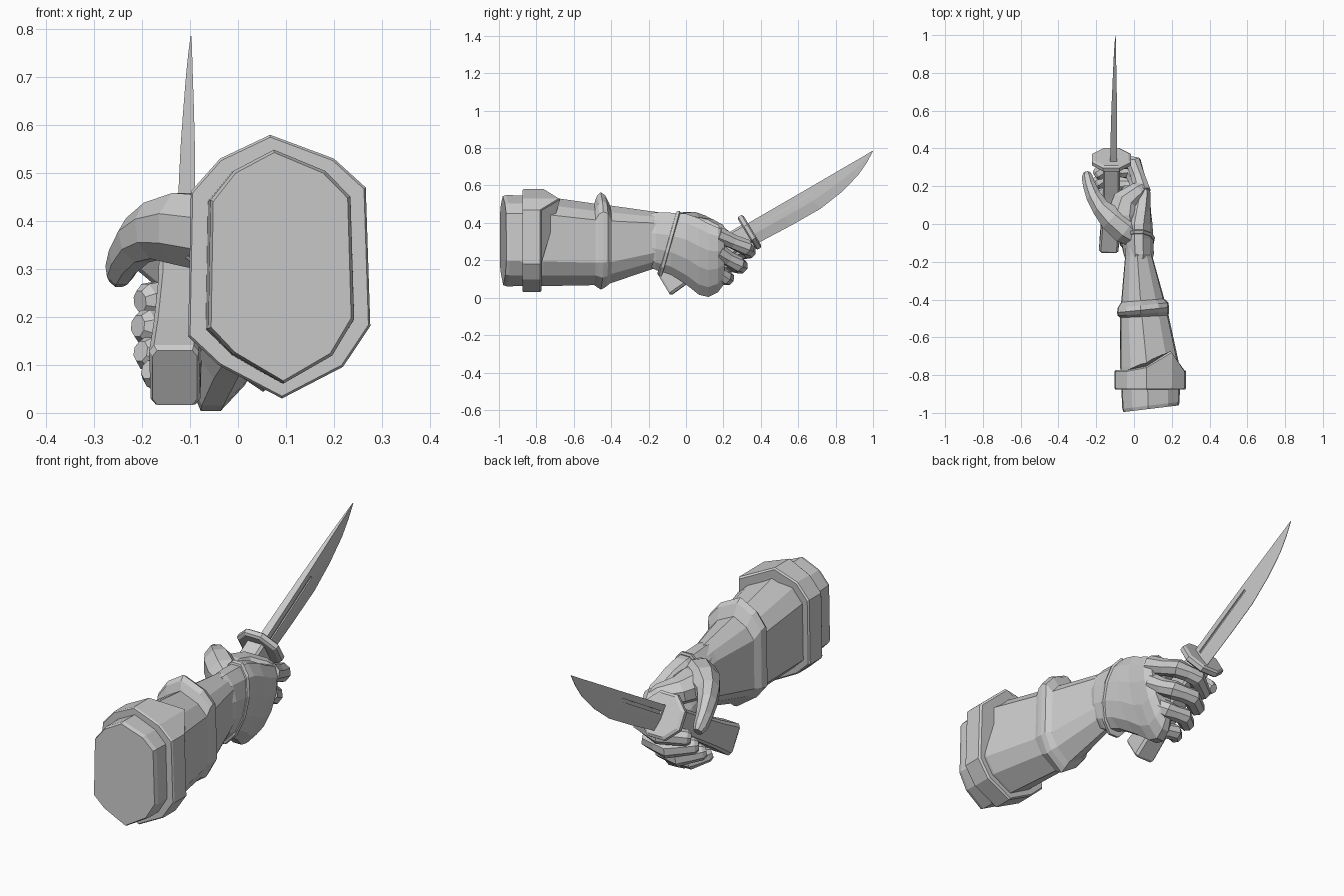
import bpy, bmesh, math
from mathutils import Vector as V

# ---------- helpers ----------
def loft(name, rings):
    """Skin a list of equal-length point rings and cap both ends."""
    bm = bmesh.new()
    vs = [[bm.verts.new(p) for p in r] for r in rings]
    n = len(vs[0])
    for a, b in zip(vs, vs[1:]):
        for i in range(n):
            j = (i + 1) % n
            bm.faces.new((a[i], a[j], b[j], b[i]))
    bm.faces.new(vs[0])
    bm.faces.new(vs[-1])
    bmesh.ops.recalc_face_normals(bm, faces=bm.faces)
    me = bpy.data.meshes.new(name)
    bm.to_mesh(me)
    bm.free()
    ob = bpy.data.objects.new(name, me)
    bpy.context.collection.objects.link(ob)
    return ob

def polygon(n, turn=0.5):
    return [(math.cos(2 * math.pi * (i + turn) / n), math.sin(2 * math.pi * (i + turn) / n)) for i in range(n)]

def tube(name, path, radii, prof):
    """Sweep a profile along a path; radii are (sideways, upward) pairs."""
    pts = [V(p) for p in path]
    rings = []
    for i, p in enumerate(pts):
        t = (pts[min(i + 1, len(pts) - 1)] - pts[max(i - 1, 0)]).normalized()
        up = (V((0, 0, 1)) - t * t.z).normalized()
        side = t.cross(up)
        rings.append([p + side * a * radii[i][0] + up * b * radii[i][1] for a, b in prof])
    return loft(name, rings)

def sections(name, prof, secs, shift=()):
    """Loft across y; each section is y, cx, cz, half width, half height, lean, tilt."""
    rings = []
    for y, cx, cz, w, h, lean, tilt in secs:
        rings.append([(cx + a * w + lean * b * h, y + tilt * a * w, cz + b * h) for a, b in prof])
    for r, i, dy in shift:
        x, y, z = rings[r][i]
        rings[r][i] = (x, y + dy, z)
    return loft(name, rings)

# ---------- sleeve and forearm ----------
ARM = [(-.1, 1), (.6, .82), (.95, .6), (1, -.45), (.7, -.76),
       (.03, -1), (-.66, -.75), (-1, -.53), (-.97, .57), (-.65, .82)]
sections("sleeve", ARM, [
    (-.978, .09, .305, .146, .238, 0, .12),
    (-.960, .09, .305, .152, .244, 0, .12),
    (-.76, .085, .302, .158, .240, 0, 0),
    (-.49, .055, .285, .128, .218, 0, .05),
    (-.475, .05, .300, .136, .245, 0, .08),
    (-.455, .048, .304, .138, .260, 0, .1),
    (-.43, .048, .302, .134, .245, 0, .1),
    (-.405, .046, .285, .114, .208, 0, .08),
    (-.17, .025, .308, .072, .152, 0, 0),
    (-.05, .015, .300, .062, .140, 0, 0)])
# band round the sleeve with a pointed tab on its upper right
sections("sleeve_band", ARM, [
    (-.875, .086, .305, .186, .270, 0, 0),
    (-.868, .086, .305, .190, .275, 0, 0),
    (-.780, .086, .305, .190, .275, 0, 0),
    (-.773, .084, .305, .182, .268, 0, 0)],
    [(r, 1, .10) for r in (2, 3)] + [(r, 0, .02) for r in (2, 3)])

# ---------- gloved hand ----------
sections("glove_palm", polygon(12), [
    (-.185, .026, .307, .075, .150, 0, 0),
    (-.16, .025, .302, .082, .160, .02, 0),
    (-.08, .015, .288, .088, .172, .06, 0),
    (.0, .0, .260, .094, .196, .14, 0),
    (.07, -.008, .220, .088, .212, .22, 0),
    (.12, -.006, .200, .080, .203, .26, 0),
    (.17, .004, .202, .066, .180, .28, 0),
    (.205, .006, .215, .046, .145, .28, 0)])
# slanted raised hem of the glove running over the back of the hand
HEM = polygon(12)
rings = []
for dy, w, h in ((-.012, .082, .166), (-.008, .092, .178), (.008, .096, .182), (.012, .086, .172)):
    rings.append([(.016 + a * w + .05 * b * h, -.09 + dy + .05 * b, .289 + b * h) for a, b in HEM])
loft("glove_hem", rings)

OCT = polygon(8)
# name, knuckle, bend, front, tip, thickness
fingers = [
    ("index_finger", (.045, .17, .335), (.0, .320, .270), (-.09, .335, .250), (-.19, .265, .235), .042),
    ("middle_finger", (.035, .17, .245), (-.01, .275, .180), (-.10, .290, .170), (-.195, .215, .180), .043),
    ("ring_finger", (.01, .15, .165), (-.03, .205, .110), (-.11, .220, .105), (-.190, .150, .125), .041),
    ("little_finger", (-.02, .10, .085), (-.05, .125, .050), (-.12, .140, .060), (-.175, .085, .085), .038)]
for name, k, b, f, t, r in fingers:
    k, b, f, t = map(V, (k, b, f, t))
    end = t + (t - f).normalized() * .018
    path = [k, k.lerp(b, .55), b, b.lerp(f, .5), f, f.lerp(t, .55), t, end]
    size = [1.12, .95, 1.05, .92, 1.0, .92, .88, .55]
    tube(name, path, [(r * s, r * s) for s in size], OCT)

# thumb wraps over the handle to the left side
tube("thumb", [(.03, -.09, .36), (-.05, -.03, .375), (-.12, .03, .385), (-.175, .085, .38),
               (-.21, .14, .36), (-.235, .20, .325), (-.247, .245, .295), (-.25, .268, .28)],
     [(.05, .06), (.080, .085), (.072, .080), (.052, .064), (.044, .054), (.036, .044), (.031, .036), (.020, .022)], OCT)
# fleshy web between thumb and first finger
tube("thumb_web", [(-.04, -.05, .35), (-.06, .05, .37), (-.045, .12, .365), (.02, .175, .345), (.045, .195, .335)],
     [(.07, .08), (.095, .07), (.075, .06), (.05, .05), (.035, .035)], OCT)

# ---------- knife ----------
ang = math.radians(31)
D = V((0, math.cos(ang), math.sin(ang)))
G = V((-.12, .34, .35))
def along(s, dx=0):
    return G + D * s + V((dx, 0, 0))

BOX = [(1, .8), (.8, 1), (-.8, 1), (-1, .8), (-1, -.8), (-.8, -1), (.8, -1), (1, -.8)]
tube("knife_handle", [along(-.537, -.012), along(-.525, -.012), along(-.40, -.006), along(-.2), along(.0)],
     [(.046, .066), (.052, .072), (.049, .062), (.045, .056), (.045, .056)], BOX)
tube("knife_guard", [along(-.018), along(-.010), along(.010), along(.018)],
     [(.098, .098), (.112, .11), (.112, .11), (.098, .098)], OCT)

# blade: straight thick back, thin curved cutting edge; (back y,z), (edge y,z), half thickness
stations = [((.30, .380), (.385, .292), .019), ((.48, .484), (.56, .385), .017),
            ((.62, .565), (.72, .476), .0145), ((.74, .635), (.83, .563), .011),
            ((.86, .705), (.92, .654), .007), ((.94, .751), (.967, .722), .004),
            ((.998, .786), (1.0, .784), .001)]
rings = []
for i, (b, e, h) in enumerate(stations):
    b, e = V(b), V(e)
    cx = -.108 + .010 * i / 6
    m = b.lerp(e, .55)
    rings.append([(cx - h, *b), (cx + h, *b), (cx + h * .8, *m), (cx + .001, *e), (cx - .001, *e), (cx - h * .8, *m)])
blade = loft("blade", rings)

# groove on both faces of the blade
for s in (-1, 1):
    x0, x1 = -.106 + s * .0085, -.106 + s * .05
    n = V((-.5, .86)) * .007
    a, b = V((.36, .372)), V((.68, .560))
    prof = [a + n, b + n, b - n, a - n]
    cut = loft("groove_cutter", [[(x, *p) for p in prof] for x in (x0, x1)])
    cut.hide_render = True
    cut.display_type = 'WIRE'
    mod = blade.modifiers.new("groove", 'BOOLEAN')
    mod.operation, mod.solver, mod.object = 'DIFFERENCE', 'EXACT', cut
